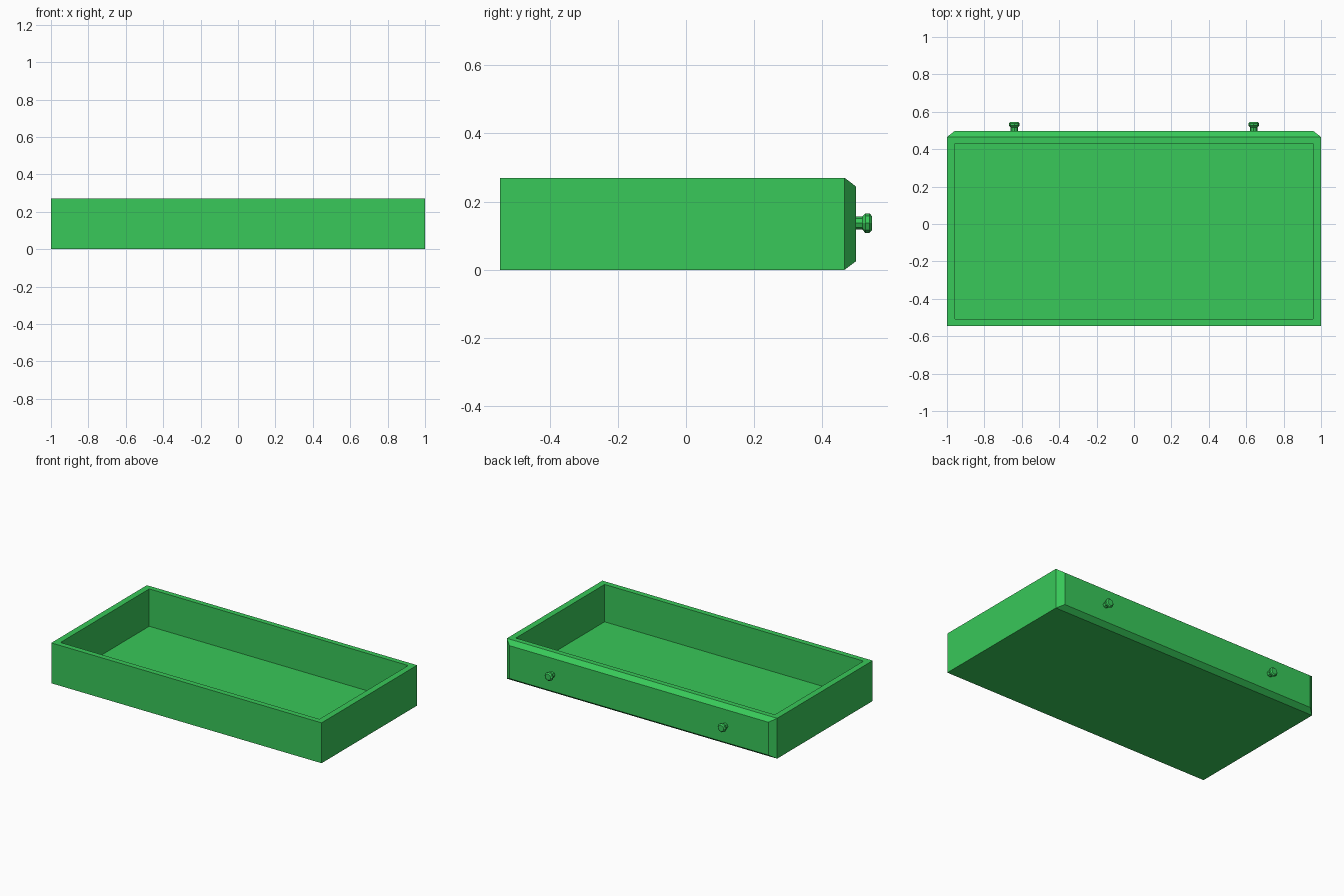
import bpy, bmesh
from math import radians, sin, cos, tau

if "Cube" in bpy.data.objects:
    bpy.data.objects.remove(bpy.data.objects["Cube"])

mat = bpy.data.materials.new("green")
mat.diffuse_color = (0.04, 0.58, 0.10, 1)
mat.use_nodes = True
mat.node_tree.nodes["Principled BSDF"].inputs["Base Color"].default_value = mat.diffuse_color


def finish(name, bm):
    bmesh.ops.recalc_face_normals(bm, faces=bm.faces[:])
    me = bpy.data.meshes.new(name)
    bm.to_mesh(me)
    bm.free()
    me.materials.append(mat)
    ob = bpy.data.objects.new(name, me)
    bpy.context.collection.objects.link(ob)
    return ob


def inset(bm, face, low, high):
    """Inset a face, then fit the inner ring to the given bounds."""
    bmesh.ops.inset_region(bm, faces=[face], thickness=0.005)
    mid = face.calc_center_median()
    for v in face.verts:
        for i in range(3):
            v.co[i] = low[i] if v.co[i] < mid[i] else high[i]


# Drawer body: box with a hollow top and a raised, chamfered knob-side panel
H, Y0, Y1 = 0.27, -0.545, 0.465
bm = bmesh.new()
bmesh.ops.create_cube(bm, size=1)
for v in bm.verts:
    v.co = (v.co.x * 2, Y1 if v.co.y > 0 else Y0, H if v.co.z > 0 else 0)
bm.normal_update()
top = next(f for f in bm.faces if f.normal.z > 0.9)
panel = next(f for f in bm.faces if f.normal.y > 0.9)
inset(bm, top, (-0.958, -0.508, H), (0.958, 0.43, H))       # rim
inset(bm, top, (-0.958, -0.508, 0.02), (0.958, 0.43, 0.02))  # walls and floor
inset(bm, panel, (-0.958, 0.498, 0.025), (0.958, 0.498, 0.245))
finish("drawer_body", bm)

# Knobs: eight-sided turned profile (radius, y)
PROFILE = [(0.019, 0.49), (0.019, 0.517), (0.029, 0.526), (0.029, 0.538), (0.021, 0.545)]
N = 8
for side, x in (("left", -0.64), ("right", 0.64)):
    bm = bmesh.new()
    rings = [[bm.verts.new((x + r * cos(tau * i / N), y, 0.137 + r * sin(tau * i / N)))
              for i in range(N)] for r, y in PROFILE]
    for a, b in zip(rings, rings[1:]):
        for i in range(N):
            j = (i + 1) % N
            bm.faces.new((a[i], a[j], b[j], b[i]))
    bm.faces.new(rings[0])
    bm.faces.new(rings[-1])
    finish(side + "_knob", bm)
